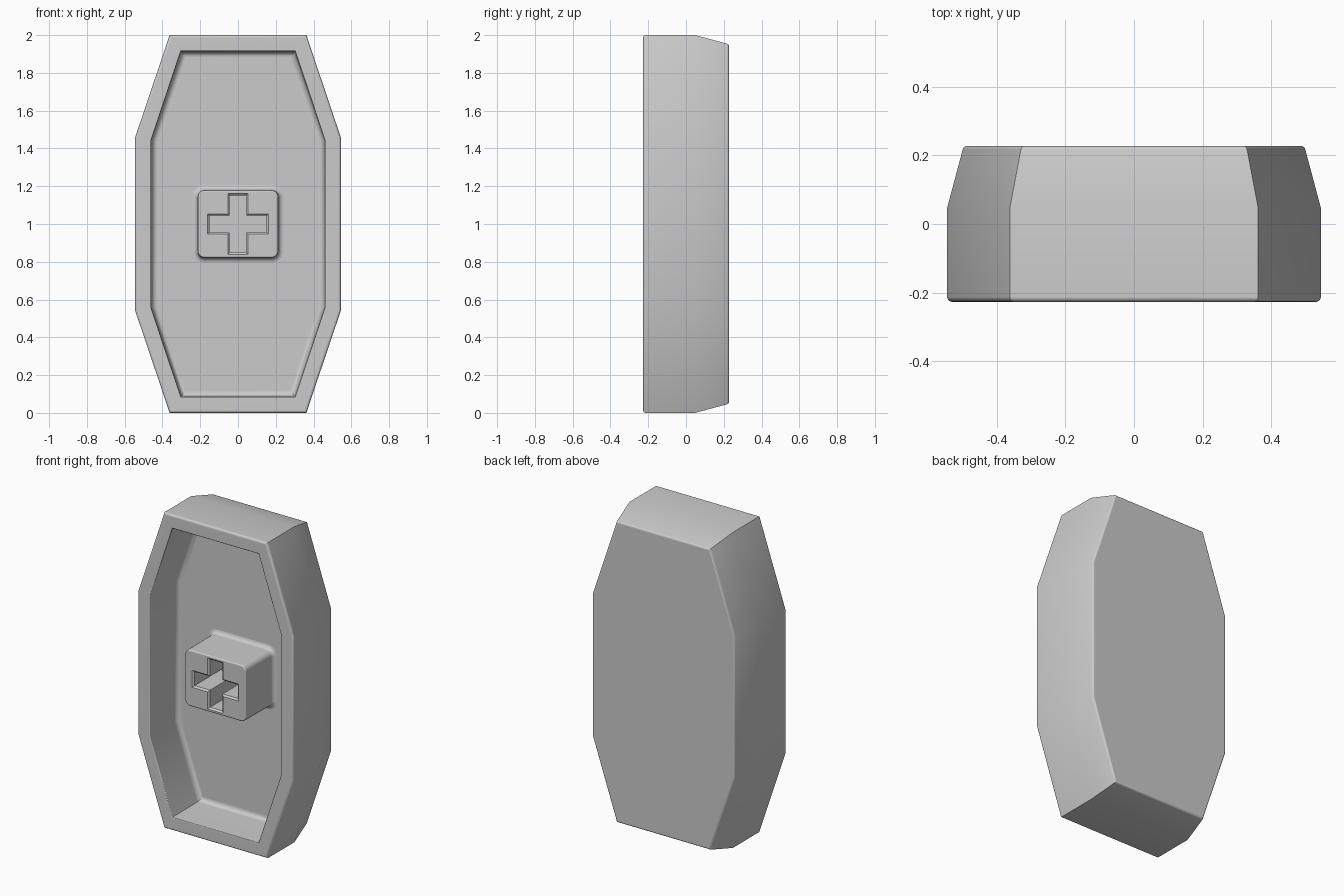
import bpy
import bmesh
import math

cube = bpy.data.objects.get("Cube")
if cube:
    bpy.data.objects.remove(cube, do_unlink=True)

grey = bpy.data.materials.new("plain grey")
grey.use_nodes = True
tone = (0.6, 0.6, 0.6, 1)
grey.diffuse_color = tone
grey.node_tree.nodes["Principled BSDF"].inputs["Base Color"].default_value = tone

FRONT, BACK, FLOOR, MID = -0.227, 0.228, 0.047, 1.0


def octagon(inset):
    """Tall eight-sided outline, moved inward by an even distance."""
    side, top, end, corner = 0.545 - inset, 0.362 - 0.71 * inset, 1 - inset, 0.457 - 0.167 * inset
    quarter = [(side, corner), (top, end)]
    half = quarter + [(-x, z) for x, z in reversed(quarter)]
    return half + [(-x, -z) for x, z in half]


def rounded_box(grow):
    """Rounded rectangle outline for the boss."""
    w, h, r, steps = 0.213 + grow, 0.178 + grow, 0.035 + grow, 5
    points = []
    for q, (sx, sz) in enumerate([(1, 1), (-1, 1), (-1, -1), (1, -1)]):
        for i in range(steps + 1):
            a = math.pi / 2 * (q + i / steps)
            points.append((sx * (w - r) + r * math.cos(a), sz * (h - r) + r * math.sin(a)))
    return points


def cross(grow):
    """Plus-shaped outline."""
    a, b = 0.053 + grow, 0.161 + grow
    arm = [(b, -a), (b, a), (a, a)]
    points = []
    for _ in range(4):
        points += arm
        arm = [(-z, x) for x, z in arm]
    return points


def loft(name, outline, stations):
    """Join outlines at (offset, depth) stations and cap both ends."""
    bm = bmesh.new()
    rings = [[bm.verts.new((x, y, z + MID)) for x, z in outline(d)] for d, y in stations]
    for a, b in zip(rings, rings[1:]):
        for i in range(len(a)):
            j = (i + 1) % len(a)
            bm.faces.new((a[i], a[j], b[j], b[i]))
    bm.faces.new(rings[0])
    bm.faces.new(rings[-1])
    bmesh.ops.recalc_face_normals(bm, faces=bm.faces)
    mesh = bpy.data.meshes.new(name)
    bm.to_mesh(mesh)
    bm.free()
    mesh.materials.append(grey)
    obj = bpy.data.objects.new(name, mesh)
    bpy.context.collection.objects.link(obj)
    return obj


def arc(offset, depth, radius, start, end, steps=4):
    """Stations along a rounded edge, angles in degrees."""
    angles = [math.radians(start + (end - start) * i / steps) for i in range(steps + 1)]
    return [(offset + radius * math.cos(t), depth + radius * math.sin(t)) for t in angles]


def finish(obj):
    bpy.ops.object.select_all(action='DESELECT')
    obj.select_set(True)
    bpy.context.view_layer.objects.active = obj
    for mod in list(obj.modifiers):
        bpy.ops.object.modifier_apply(modifier=mod.name)
    bpy.ops.object.shade_smooth_by_angle(angle=math.radians(31))
    weighted = obj.modifiers.new("Even shading", 'WEIGHTED_NORMAL')
    weighted.keep_sharp = True


# Shell: tapered back, rounded rim, deep tray with a filleted floor
r, f = 0.014, 0.03
shell = loft("shell", octagon,
             arc(0.045 + r, BACK - r, r, 90, 165)
             + [(0, 0.047)]
             + arc(r, FRONT + r, r, 180, 270)
             + arc(0.085 - 0.006, FRONT + 0.006, 0.006, 270, 360, 3)
             + arc(0.089 + f, FLOOR - f, f, 180, 90))
finish(shell)

# Boss: rounded block flush with the rim, flaring out where it meets the floor
boss = loft("boss", rounded_box,
            arc(-0.008, FRONT + 0.008, 0.008, 270, 360, 3)
            + arc(0.002 + 0.025, FLOOR - 0.025, 0.025, 180, 90)
            + [(0.027, FLOOR + 0.03)])

# Cross socket with a chamfered mouth
cutter = loft("cross_cutter", cross,
              [(0.021, FRONT - 0.02), (-0.009, FRONT + 0.01), (-0.009, FLOOR - 0.003)])
cutter.hide_render = True
cut = boss.modifiers.new("Cross socket", 'BOOLEAN')
cut.operation = 'DIFFERENCE'
cut.solver = 'EXACT'
cut.object = cutter
finish(boss)
bpy.data.objects.remove(cutter, do_unlink=True)
